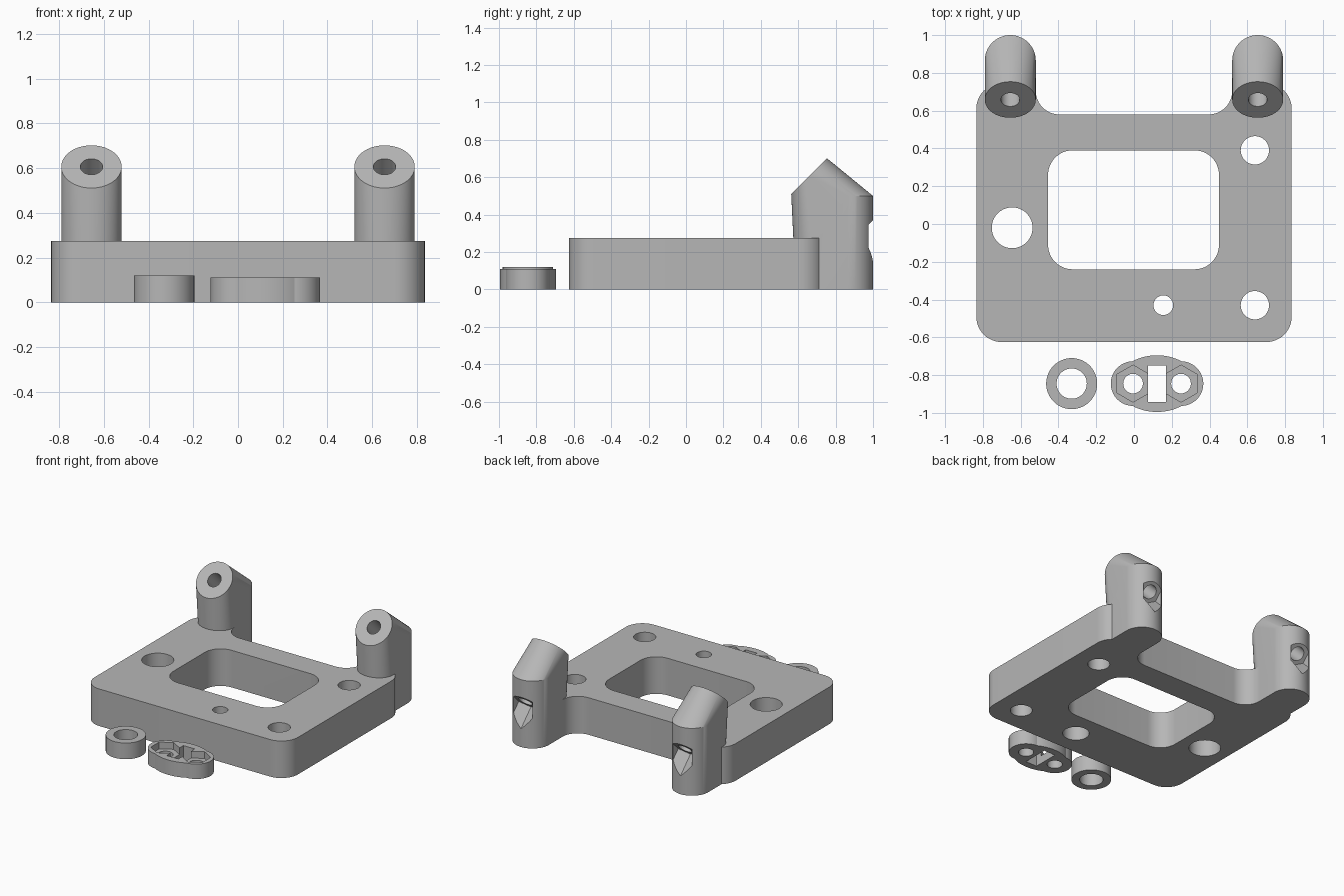
import bpy, bmesh
from math import radians, sin, cos, pi
from mathutils import Vector, Matrix

cube = bpy.data.objects.get("Cube")
if cube:
    bpy.data.objects.remove(cube, do_unlink=True)

GREY = (0.47, 0.47, 0.47, 1)
mat = bpy.data.materials.new("plain grey")
mat.use_nodes = True
mat.diffuse_color = GREY
mat.node_tree.nodes["Principled BSDF"].inputs["Base Color"].default_value = GREY


def to_object(name, bm):
    bmesh.ops.recalc_face_normals(bm, faces=bm.faces)
    mesh = bpy.data.meshes.new(name)
    bm.to_mesh(mesh)
    bm.free()
    mesh.materials.append(mat)
    ob = bpy.data.objects.new(name, mesh)
    bpy.context.collection.objects.link(ob)
    return ob


def prism(name, outline, z0, z1):
    """Extrude a flat outline from z0 to z1."""
    bm = bmesh.new()
    face = bm.faces.new([bm.verts.new((x, y, z0)) for x, y in outline])
    ext = bmesh.ops.extrude_face_region(bm, geom=[face])["geom"]
    bmesh.ops.translate(bm, vec=(0, 0, z1 - z0),
                        verts=[v for v in ext if isinstance(v, bmesh.types.BMVert)])
    return to_object(name, bm)


def ring_points(cx, cy, rx, ry=None, n=64):
    ry = ry or rx
    return [(cx + rx * sin(2 * pi * i / n), cy + ry * cos(2 * pi * i / n)) for i in range(n)]


def rounded(corners, steps=12):
    """Outline from (x, y, radius) corners with square turns."""
    out = []
    for i, (x, y, r) in enumerate(corners):
        p = Vector((x, y))
        if r == 0:
            out.append((x, y))
            continue
        a = (Vector(corners[i - 1][:2]) - p).normalized() * r
        b = (Vector(corners[(i + 1) % len(corners)][:2]) - p).normalized() * r
        for k in range(steps + 1):
            t = k / steps * pi / 2
            out.append(tuple(p + a * (1 - sin(t)) + b * (1 - cos(t))))
    return out


def combine(ob, other, operation="DIFFERENCE"):
    mod = ob.modifiers.new("combine", "BOOLEAN")
    mod.operation = operation
    mod.solver = "EXACT"
    mod.object = other
    bpy.context.view_layer.objects.active = ob
    bpy.ops.object.modifier_apply(modifier=mod.name)
    bpy.data.objects.remove(other, do_unlink=True)


def drill(ob, x, y, r, z0=-0.1, z1=0.5, n=64):
    combine(ob, prism("drill", ring_points(x, y, r, n=n), z0, z1))


# Base plate with two rear ears, window and screw holes
ear_x, ear_r = 0.655, 0.135
right_half = [(0.835, -0.625, 0.135), (0.835, 0.745, 0.135),
              (0.52, 0.745, 0), (0.52, 0.58, 0.125)]
plate = prism("mount_plate", rounded(
    right_half + [(-x, y, r) for x, y, r in reversed(right_half)]), 0, 0.275)
window = [(-0.455, -0.24), (0.45, -0.24), (0.45, 0.39), (-0.455, 0.39)]
combine(plate, prism("window", rounded([(x, y, 0.13) for x, y in window]), -0.1, 0.5))
for x, y, r in [(0.64, 0.39, 0.075), (0.64, -0.43, 0.075),
                (0.155, -0.43, 0.052), (-0.645, -0.02, 0.108)]:
    drill(plate, x, y, r)
drill(plate, 0.155, -0.43, 0.09, z1=0.15)

# Slanted posts: hull of a tilted disc and an upright rounded foot
TILT = Matrix.Rotation(radians(45), 4, "X")
for side in (-1, 1):
    x = side * ear_x
    disc = Matrix.Translation((x, 0.658, 0.606)) @ TILT
    bm = bmesh.new()
    for px, py in ring_points(0, 0, ear_r):
        bm.verts.new(disc @ Vector((px, py, 0)))
        bm.verts.new((x + px, 0.722 + py, 0))
        for z in (0, 0.5):
            bm.verts.new((x + px, 0.865 + py, z))
    hull = bmesh.ops.convex_hull(bm, input=bm.verts)
    loose = {g for g in hull["geom_interior"] + hull["geom_unused"]
             if isinstance(g, bmesh.types.BMVert)}
    bmesh.ops.delete(bm, geom=list(loose), context="VERTS")
    bmesh.ops.dissolve_limit(bm, angle_limit=radians(0.3), verts=bm.verts, edges=bm.edges)
    post = to_object("post", bm)
    # Screw bore along the tilt, ending in a hexagonal nut pocket at the back
    for r, n, z0, z1 in [(0.05, 48, -0.43, 0.1), (0.09, 6, -0.8, -0.409)]:
        cutter = prism("bore", ring_points(0, 0, r, n=n), z0, z1)
        cutter.data.transform(disc)
        combine(post, cutter)
    combine(plate, post, "UNION")

# Loose spacer ring
spacer = prism("spacer_ring", ring_points(-0.33, -0.845, 0.135), 0, 0.12)
drill(spacer, -0.33, -0.845, 0.08)

# Loose clamp: oval body with round ends, nut pockets, holes and a slot
cx, cy, gap = 0.122, -0.845, 0.127
clamp = prism("strap_clamp", ring_points(cx, cy, 0.21, 0.15), 0, 0.11)
for s in (-1, 1):
    combine(clamp, prism("end", ring_points(cx + s * gap, cy, 0.118), 0, 0.11), "UNION")
for s in (-1, 1):
    drill(clamp, cx + s * gap, cy, 0.098, z0=0.06, n=6)
    drill(clamp, cx + s * gap, cy, 0.052)
slot = [(cx + sx * 0.047, cy + sy * 0.097) for sx, sy in [(-1, -1), (1, -1), (1, 1), (-1, 1)]]
combine(clamp, prism("slot", slot, -0.1, 0.5))

# Smooth round walls, keep edges sharp
bpy.ops.object.select_all(action="DESELECT")
for ob in (plate, spacer, clamp):
    ob.select_set(True)
    bpy.context.view_layer.objects.active = ob
bpy.ops.object.shade_smooth_by_angle(angle=radians(25))
